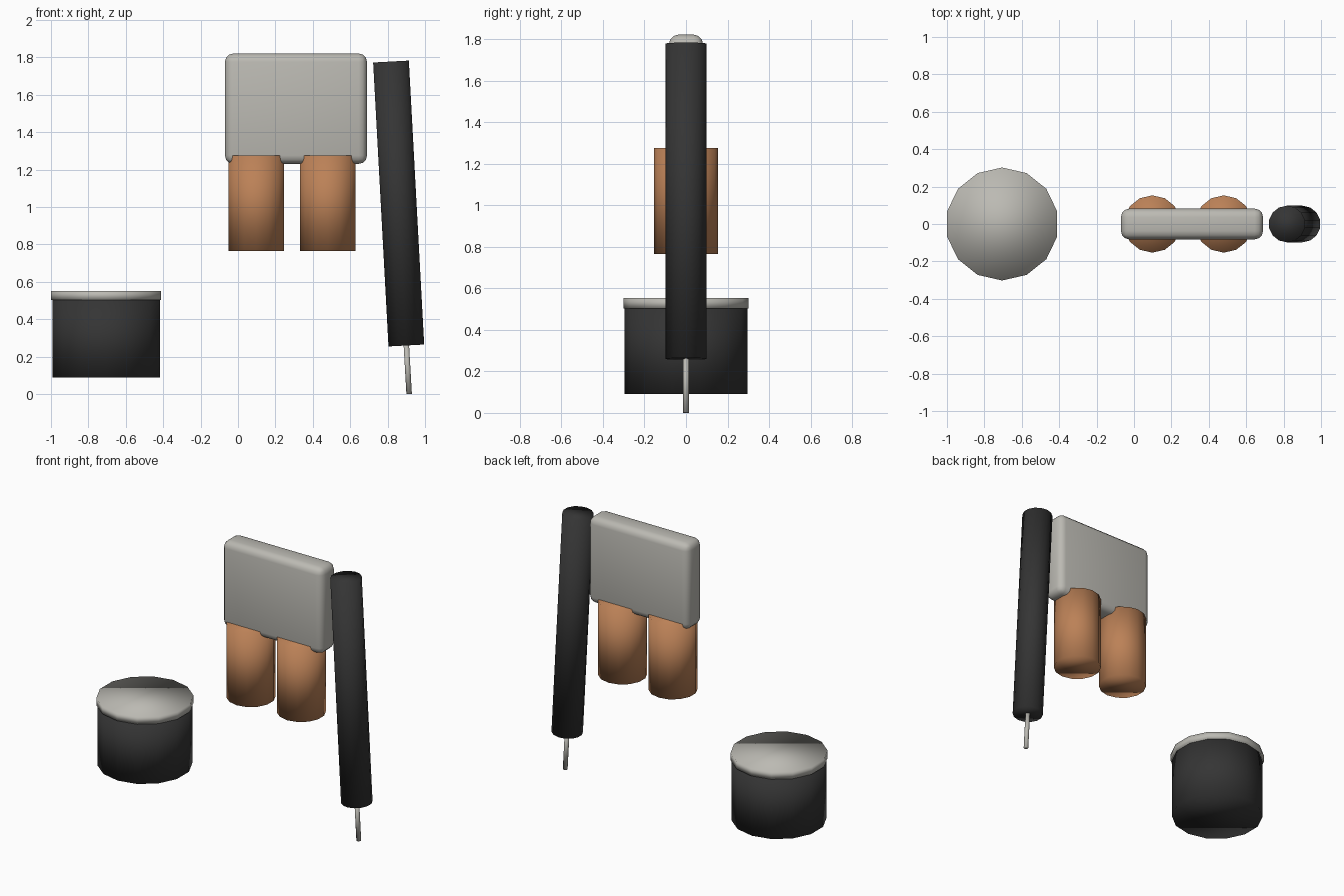
import bpy
from mathutils import Vector

default = bpy.data.objects.get("Cube")
if default:
    bpy.data.objects.remove(default, do_unlink=True)

SIDES = 14


def material(name, rgb):
    mat = bpy.data.materials.new(name)
    mat.use_nodes = True
    colour = (*rgb, 1)
    mat.diffuse_color = colour
    mat.node_tree.nodes["Principled BSDF"].inputs["Base Color"].default_value = colour
    return mat


def finish(obj, name, mat):
    obj.name = obj.data.name = name
    obj.data.materials.append(mat)
    obj.data.shade_smooth()
    return obj


def rod(name, start, end, radius, mat):
    """Closed cylinder running between two points."""
    start, end = Vector(start), Vector(end)
    axis = end - start
    bpy.ops.mesh.primitive_cylinder_add(
        vertices=SIDES, radius=radius, depth=axis.length, location=(start + end) / 2)
    obj = bpy.context.object
    obj.rotation_mode = "QUATERNION"
    obj.rotation_quaternion = Vector((0, 0, 1)).rotation_difference(axis)
    return finish(obj, name, mat)


metal = material("pale_metal", (0.50, 0.49, 0.45))
copper = material("copper", (0.50, 0.22, 0.095))
black = material("black_rubber", (0.035, 0.035, 0.035))

# Round pot with its slightly wider lid
rod("pot", (-0.705, 0, 0.09), (-0.705, 0, 0.51), 0.295, black)
rod("pot_lid", (-0.705, 0, 0.502), (-0.705, 0, 0.552), 0.302, metal)

# Rounded slab
bpy.ops.mesh.primitive_cube_add(size=1, location=(0.31, 0, 1.526))
slab = bpy.context.object
slab.scale = (0.76, 0.164, 0.59)
bpy.ops.object.transform_apply(location=False, rotation=False, scale=True)
bevel = slab.modifiers.new("rounded_edges", "BEVEL")
bevel.width = 0.045
bevel.segments = 3
finish(slab, "slab", metal)

# Pair of copper cylinders under the slab
for side, x in (("right", 0.098), ("left", 0.48)):
    rod(f"{side}_copper_cylinder", (x, 0, 0.766), (x, 0, 1.276), 0.153, copper)

# Leaning handle and its thin tip
rod("handle", (0.9, 0, 0.26), (0.818, 0, 1.778), 0.098, black)
rod("handle_tip", (0.915, 0, 0.001), (0.899, 0, 0.28), 0.015, metal)
